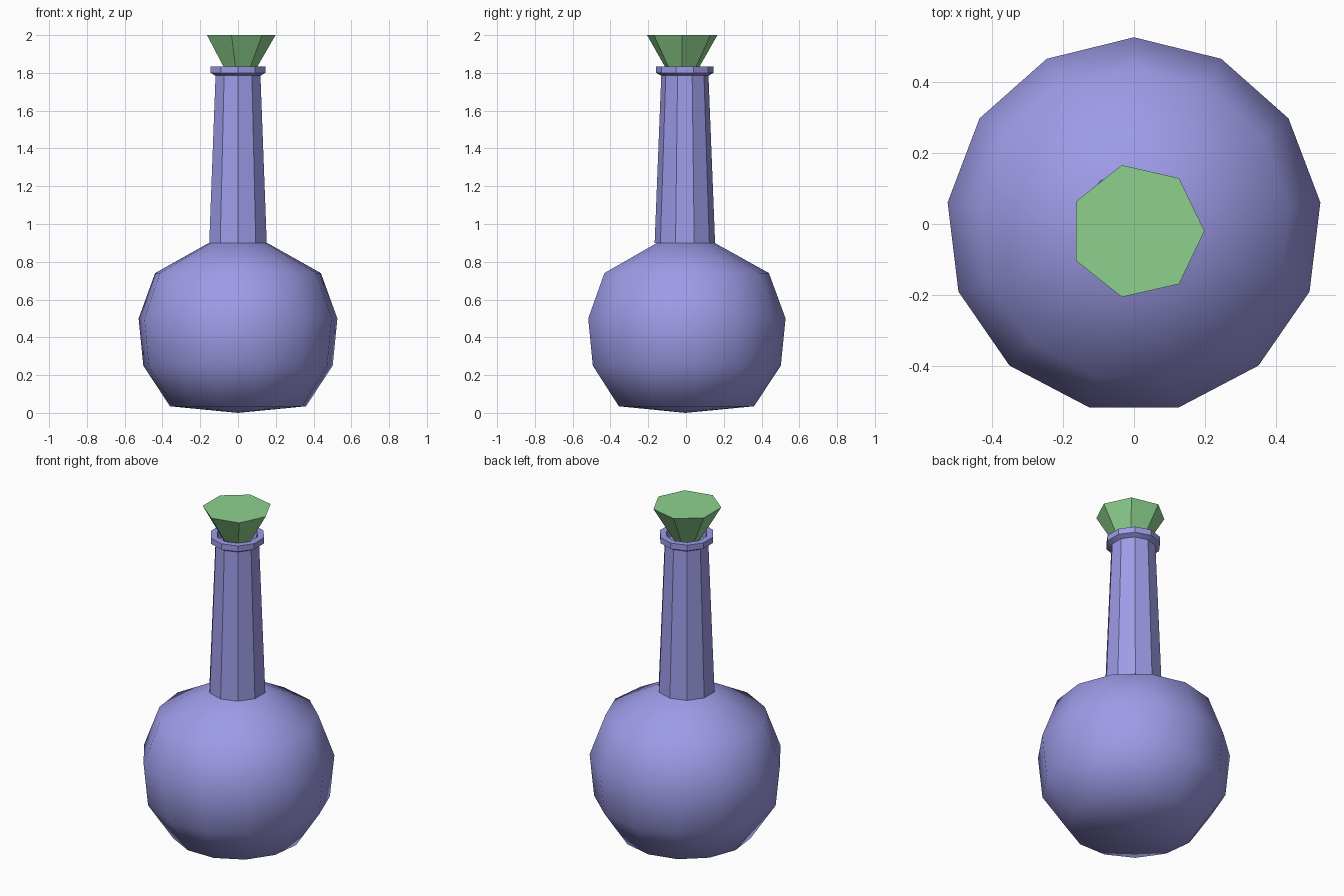
import bpy, bmesh, math

if "Cube" in bpy.data.objects:
    bpy.data.objects.remove(bpy.data.objects["Cube"])


def lathe(name, profile, sides, phase, centre, colour, angle):
    """Revolve (radius, z) points; a radius of 0 closes to a pole."""
    bm = bmesh.new()
    rings = []
    for r, z in profile:
        n = sides if r > 0 else 1
        rings.append([bm.verts.new((
            centre[0] + r * math.cos(phase + math.tau * i / sides),
            centre[1] + r * math.sin(phase + math.tau * i / sides), z))
            for i in range(n)])
    for a, b in zip(rings, rings[1:]):
        for i in range(sides):
            j = (i + 1) % sides
            if len(a) == 1:
                bm.faces.new((a[0], b[j], b[i]))
            elif len(b) == 1:
                bm.faces.new((a[i], a[j], b[0]))
            else:
                bm.faces.new((a[i], a[j], b[j], b[i]))
    bmesh.ops.recalc_face_normals(bm, faces=bm.faces)
    mesh = bpy.data.meshes.new(name)
    bm.to_mesh(mesh)
    bm.free()
    obj = bpy.data.objects.new(name, mesh)
    bpy.context.collection.objects.link(obj)
    mat = bpy.data.materials.new(name + "_colour")
    mat.diffuse_color = colour
    mat.use_nodes = True
    mat.node_tree.nodes["Principled BSDF"].inputs["Base Color"].default_value = mat.diffuse_color
    mesh.materials.append(mat)
    bpy.ops.object.select_all(action='DESELECT')
    obj.select_set(True)
    bpy.context.view_layer.objects.active = obj
    if angle:
        bpy.ops.object.shade_smooth_by_angle(angle=math.radians(angle))
    return obj


GLASS = (0.34, 0.33, 0.80, 1)
GREEN = (0.27, 0.64, 0.27, 1)

# Round bulb with a slightly pointed base
lathe("bulb", [(0, 0.0), (0.363, 0.035), (0.505, 0.25), (0.53, 0.5),
               (0.442, 0.74), (0.155, 0.9), (0, 0.9)],
      13, math.pi / 2, (0, -0.003), GLASS, 60)

# Tapered neck with a bevelled lip and a shallow mouth
lathe("neck", [(0, 0.88), (0.16, 0.9), (0.125, 1.785), (0.152, 1.80),
               (0.152, 1.835), (0.115, 1.835), (0.108, 1.79), (0, 1.79)],
      10, math.pi / 2, (0, -0.006), GLASS, 30)

# Seven-sided stopper flaring upwards
lathe("stopper", [(0, 1.80), (0.075, 1.80), (0.191, 2.0), (0, 2.0)],
      7, 0, (0.008, -0.02), GREEN, 0)
